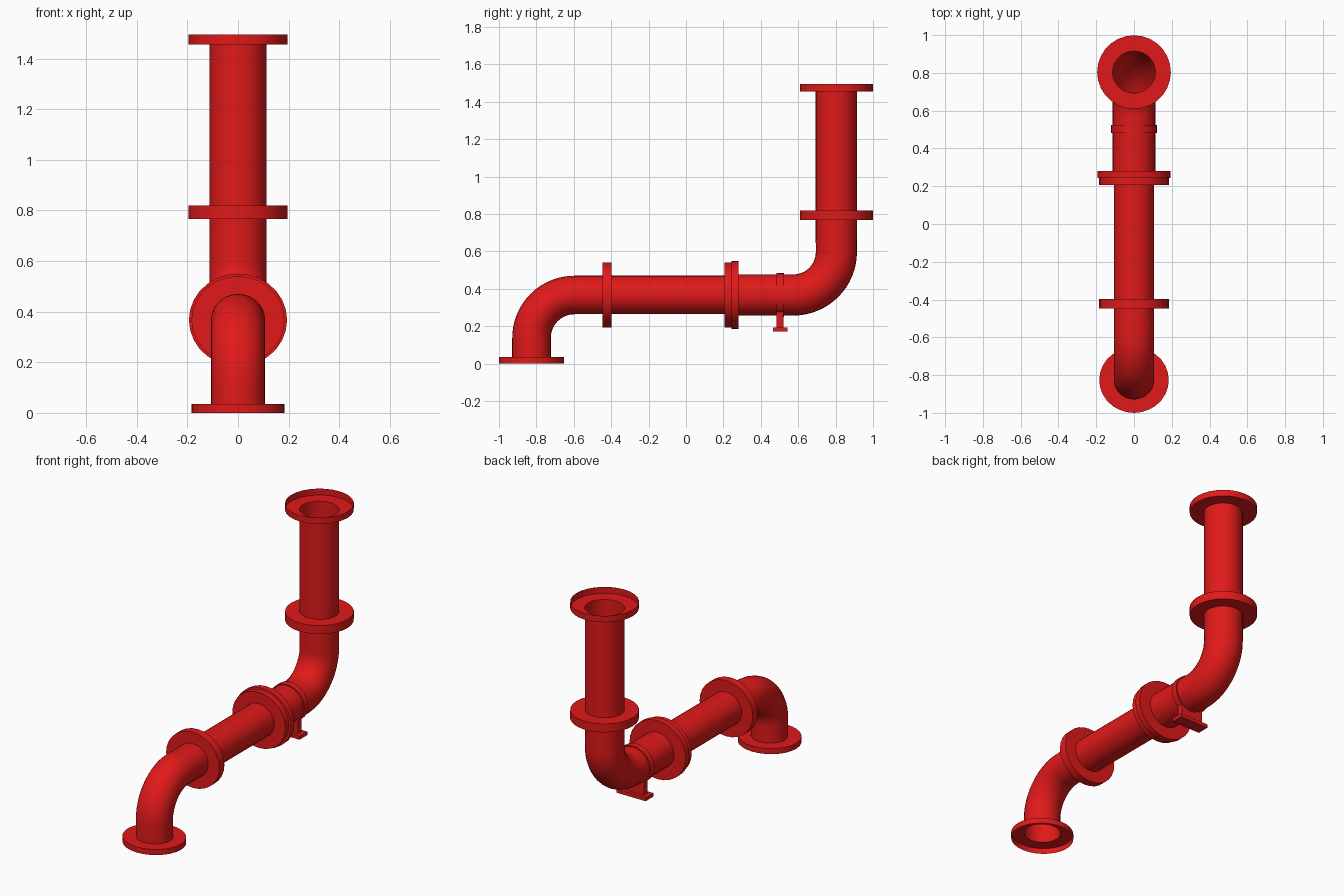
import bpy, bmesh
from math import sin, cos, pi, radians
from mathutils import Vector

if "Cube" in bpy.data.objects:
    bpy.data.objects.remove(bpy.data.objects["Cube"])

red = bpy.data.materials.new("red_paint")
red.diffuse_color = (0.75, 0.01, 0.01, 1)
red.use_nodes = True
red.node_tree.nodes["Principled BSDF"].inputs["Base Color"].default_value = red.diffuse_color
SIDES = 28


def finish(bm, name):
    me = bpy.data.meshes.new(name)
    bm.to_mesh(me)
    bm.free()
    me.materials.append(red)
    ob = bpy.data.objects.new(name, me)
    bpy.context.collection.objects.link(ob)
    bpy.ops.object.select_all(action='DESELECT')
    ob.select_set(True)
    bpy.context.view_layer.objects.active = ob
    bpy.ops.object.shade_smooth_by_angle(angle=radians(35))
    return ob


def loft(name, stations, closed=False):
    """Skin elliptical rings; station = (y, z, heading, x radius, in-plane radius)."""
    bm = bmesh.new()
    rings = []
    for y, z, a, rx, rn in stations:
        ring = []
        for k in range(SIDES):
            t = 2 * pi * k / SIDES
            n = rn * sin(t)
            ring.append(bm.verts.new((rx * cos(t), y - n * sin(a), z + n * cos(a))))
        rings.append(ring)
    pairs = list(zip(rings, rings[1:]))
    if closed:
        pairs.append((rings[-1], rings[0]))
    for p, q in pairs:
        for k in range(SIDES):
            j = (k + 1) % SIDES
            bm.faces.new((p[k], q[k], q[j], p[j]))
    return finish(bm, name)


def flange(name, y, z, a, thick, bore, rim, outward=1):
    """Annular disc with an open rim, pointing along or against the heading."""
    disc = [(y, z, a, *bore), (y, z, a, *rim)]
    edge = (y + outward * thick * cos(a), z + outward * thick * sin(a), a, *rim)
    st = disc + [edge]
    loft(name, st if outward > 0 else st[::-1])


def box(name, cx, cy, cz, sx, sy, sz):
    bm = bmesh.new()
    bmesh.ops.create_cube(bm, size=1)
    bmesh.ops.scale(bm, vec=(sx, sy, sz), verts=bm.verts)
    bmesh.ops.translate(bm, vec=Vector((cx, cy, cz)), verts=bm.verts)
    return finish(bm, name)


UP, FLAT = pi / 2, 0.0
AXIS = 0.367                       # height of the horizontal run
LOW, HIGH = -0.826, 0.804          # y of the two vertical runs
SMALL, BIG = (0.107, 0.103), (0.1136, 0.110)
SMALL_RIM, BIG_RIM = (0.184, 0.174), (0.194, 0.183)
RISER, RISER_RIM = (0.1136, 0.111), (0.195, 0.195)
R, N = 0.23, 16

# lower elbow
arc = [(LOW + R - R * cos(t), AXIS - R + R * sin(t), UP - t, *SMALL)
       for t in (UP * i / N for i in range(N + 1))]
loft("lower_elbow", [(LOW, 0.035, UP, *SMALL)] + arc + [(-0.447, AXIS, FLAT, *SMALL)])
flange("base_flange", LOW, 0.035, UP, 0.035, SMALL, SMALL_RIM, -1)
flange("lower_elbow_flange", -0.447, AXIS, FLAT, 0.025, SMALL, SMALL_RIM)

# horizontal pipe
loft("horizontal_pipe", [(-0.397, AXIS, FLAT, *SMALL), (0.206, AXIS, FLAT, *SMALL)])
flange("horizontal_pipe_flange_front", -0.397, AXIS, FLAT, 0.025, SMALL, SMALL_RIM, -1)
flange("horizontal_pipe_flange_back", 0.206, AXIS, FLAT, 0.038, SMALL, SMALL_RIM)

# upper elbow
arc = [(HIGH - R + R * sin(t), AXIS + R - R * cos(t), t, *BIG)
       for t in (UP * i / N for i in range(N + 1))]
loft("upper_elbow", [(0.281, AXIS, FLAT, *BIG)] + arc + [(HIGH, 0.767, UP, *RISER)])
flange("upper_elbow_flange_front", 0.281, AXIS, FLAT, 0.037, BIG, BIG_RIM, -1)
flange("upper_elbow_flange_top", HIGH, 0.767, UP, 0.027, RISER, RISER_RIM)

# vertical pipe
loft("vertical_pipe", [(HIGH, 0.82, UP, *RISER), (HIGH, 1.455, UP, *RISER)])
flange("vertical_pipe_flange_bottom", HIGH, 0.82, UP, 0.026, RISER, RISER_RIM, -1)
flange("vertical_pipe_flange_top", HIGH, 1.455, UP, 0.04, RISER, RISER_RIM)

# support clamp and foot
CY = 0.503
inner, outer = (0.112, 0.108), (0.121, 0.117)
loft("support_clamp", [(CY - 0.02, AXIS, FLAT, *inner), (CY - 0.02, AXIS, FLAT, *outer),
                       (CY + 0.02, AXIS, FLAT, *outer), (CY + 0.02, AXIS, FLAT, *inner)][::1],
     closed=True)
box("support_leg", 0, CY, 0.235, 0.15, 0.036, 0.09)
box("support_foot", 0, CY, 0.183, 0.20, 0.077, 0.022)
